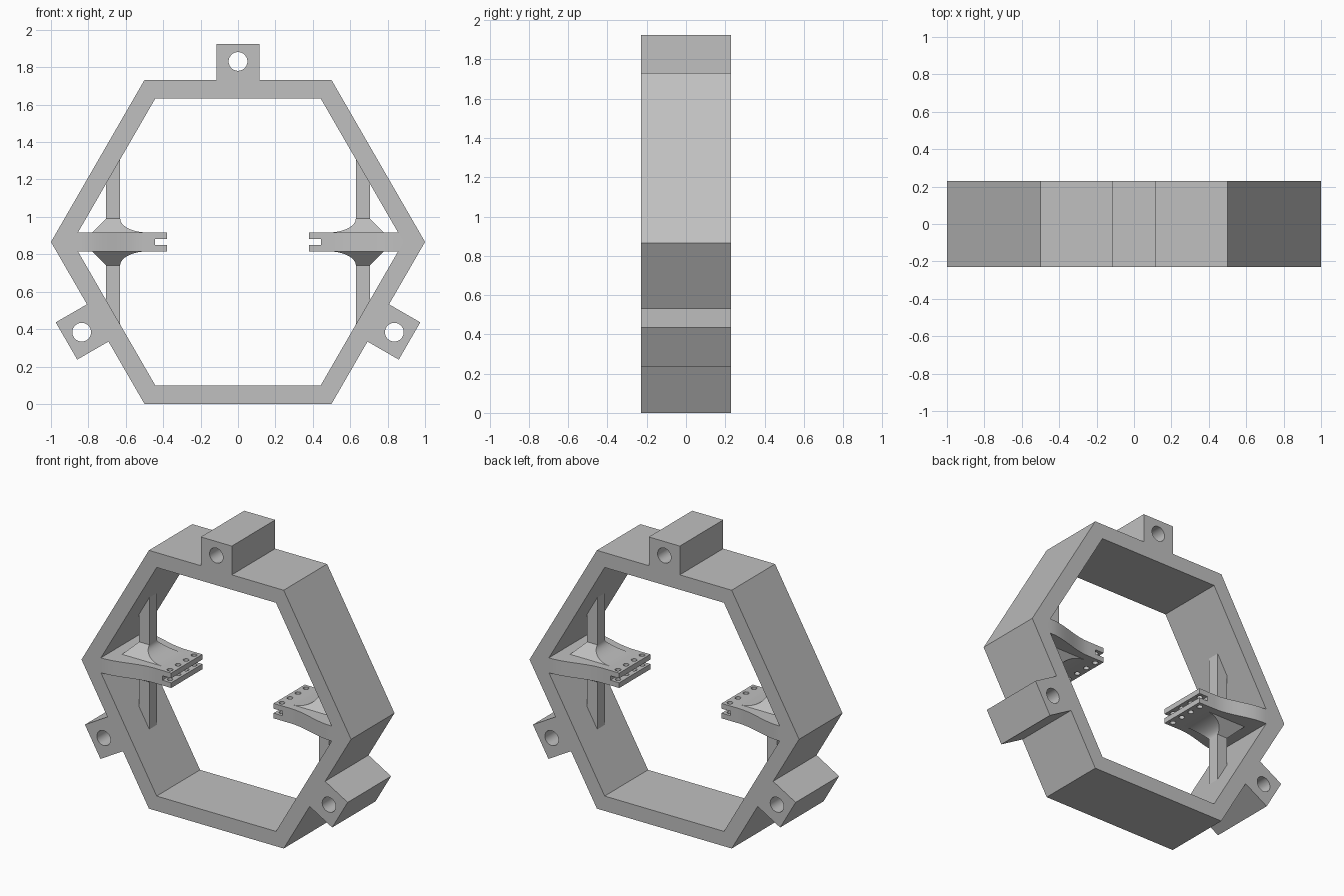
import bpy, bmesh, math
from mathutils import Vector

if "Cube" in bpy.data.objects:
    bpy.data.objects.remove(bpy.data.objects["Cube"])

grey = bpy.data.materials.new("light_grey")
grey.use_nodes = True
COLOUR = (0.53, 0.53, 0.53, 1)
grey.diffuse_color = COLOUR
grey.node_tree.nodes["Principled BSDF"].inputs["Base Color"].default_value = COLOUR

HALF = 0.23                    # half depth of the frame
APOTHEM = math.sqrt(3) / 2     # of the outer hexagon
MID = APOTHEM                  # height of the frame centre
INNER = 0.885                  # corner radius of the opening


def loft(name, sections):
    """Skin a list of equal-length closed sections and cap both ends."""
    bm = bmesh.new()
    rings = [[bm.verts.new(p) for p in s] for s in sections]
    for a, b in zip(rings, rings[1:]):
        for i in range(len(a)):
            j = (i + 1) % len(a)
            bm.faces.new((a[i], a[j], b[j], b[i]))
    bm.faces.new(rings[0])
    bm.faces.new(rings[-1])
    bmesh.ops.recalc_face_normals(bm, faces=bm.faces)
    mesh = bpy.data.meshes.new(name)
    bm.to_mesh(mesh)
    bm.free()
    mesh.materials.append(grey)
    obj = bpy.data.objects.new(name, mesh)
    bpy.context.collection.objects.link(obj)
    return obj


def prism_y(name, outline, half):
    return loft(name, [[(x, y, z) for x, z in outline] for y in (-half, half)])


def prism_z(name, outline, low, high):
    return loft(name, [[(x, y, z) for x, y in outline] for z in (low, high)])


def circle(x, y, r, n):
    return [(x + r * math.cos(math.tau * i / n), y + r * math.sin(math.tau * i / n))
            for i in range(n)]


def activate(obj):
    bpy.ops.object.select_all(action='DESELECT')
    obj.select_set(True)
    bpy.context.view_layer.objects.active = obj


def cut(obj, cutters):
    activate(obj)
    for c in cutters:
        mod = obj.modifiers.new("cut", 'BOOLEAN')
        mod.operation, mod.solver, mod.object = 'DIFFERENCE', 'EXACT', c
        bpy.ops.object.modifier_apply(modifier=mod.name)
        bpy.data.objects.remove(c)


def finish(obj, mirrored):
    activate(obj)
    if mirrored:
        mod = obj.modifiers.new("mirror", 'MIRROR')
        mod.use_mirror_merge = False
        bpy.ops.object.modifier_apply(modifier=mod.name)
    bpy.ops.object.shade_smooth_by_angle(angle=math.radians(30))


# Hexagonal frame with a mounting lug on every other side
outline, holes = [], []
for side in range(6):
    angle = math.radians(90 + 60 * side)
    out = Vector((math.cos(angle), math.sin(angle)))
    along = Vector((-out.y, out.x))
    centre = Vector((0, MID))
    outline.append(centre + out * APOTHEM - along * 0.5)
    if side % 2 == 0:
        for a, r in ((-0.115, APOTHEM), (-0.115, 1.059), (0.115, 1.059), (0.115, APOTHEM)):
            outline.append(centre + out * r + along * a)
        holes.append(centre + out * 0.965)
frame = prism_y("hexagonal_frame", outline, HALF)
cutters = [prism_y("opening_cutter", circle(0, MID, INNER, 6), 0.4)]
cutters += [prism_y("lug_hole_cutter", circle(h.x, h.y, 0.05, 40), 0.4) for h in holes]
cut(frame, cutters)
finish(frame, False)

# Horizontal arms: S-curved taper from the frame to a straight tip
edge = [(0.89, HALF)]
STEPS = 16
for i in range(STEPS + 1):
    t = i / STEPS
    edge.append((0.85 - 0.35 * t, HALF - 0.065 * (1 - math.cos(math.pi * t)) / 2))
edge.append((0.38, 0.165))
arm = prism_z("support_arms", edge + [(x, -y) for x, y in reversed(edge)],
              MID - 0.05, MID + 0.05)

# Slot across the tip and a row of pin holes through it
slot = prism_z("slot_cutter", [(0.3, -0.3), (0.445, -0.3), (0.445, 0.3), (0.3, 0.3)],
               MID - 0.015, MID + 0.015)
pins = [prism_z("pin_hole_cutter", circle(0.415, 0.085 * (i - 1.5), 0.018, 20),
                MID - 0.2, MID + 0.2) for i in range(4)]
cut(arm, [slot] + pins)
finish(arm, True)

# Upright struts, ends buried in the sloping frame walls
IN, OUT, STRUT = 0.63, 0.705, 0.04


def wall(x):
    return (INNER - x) * math.sqrt(3) + 0.01


strut = prism_y("upright_struts", [(IN, MID + wall(IN)), (OUT, MID + wall(OUT)),
                                   (OUT, MID - wall(OUT)), (IN, MID - wall(IN))], STRUT)
finish(strut, True)

# Flared gussets joining struts to arms, concave on the inner side
LOW, RISE = 0.05, 0.075
for name, sign in (("upper_gussets", 1), ("lower_gussets", -1)):
    sections = []
    for i in range(13):
        a = math.pi / 2 * i / 12
        up = RISE * (1 - math.cos(a))          # height above the arm
        spread = RISE - up
        x0 = IN - 0.15 * (1 - math.sin(a))     # concave inner edge
        x1, y = OUT + spread, STRUT + spread
        z = MID + sign * (LOW + up)
        sections.append([(x0, -y, z), (x1, -y, z), (x1, y, z), (x0, y, z)])
    finish(loft(name, sections), True)
